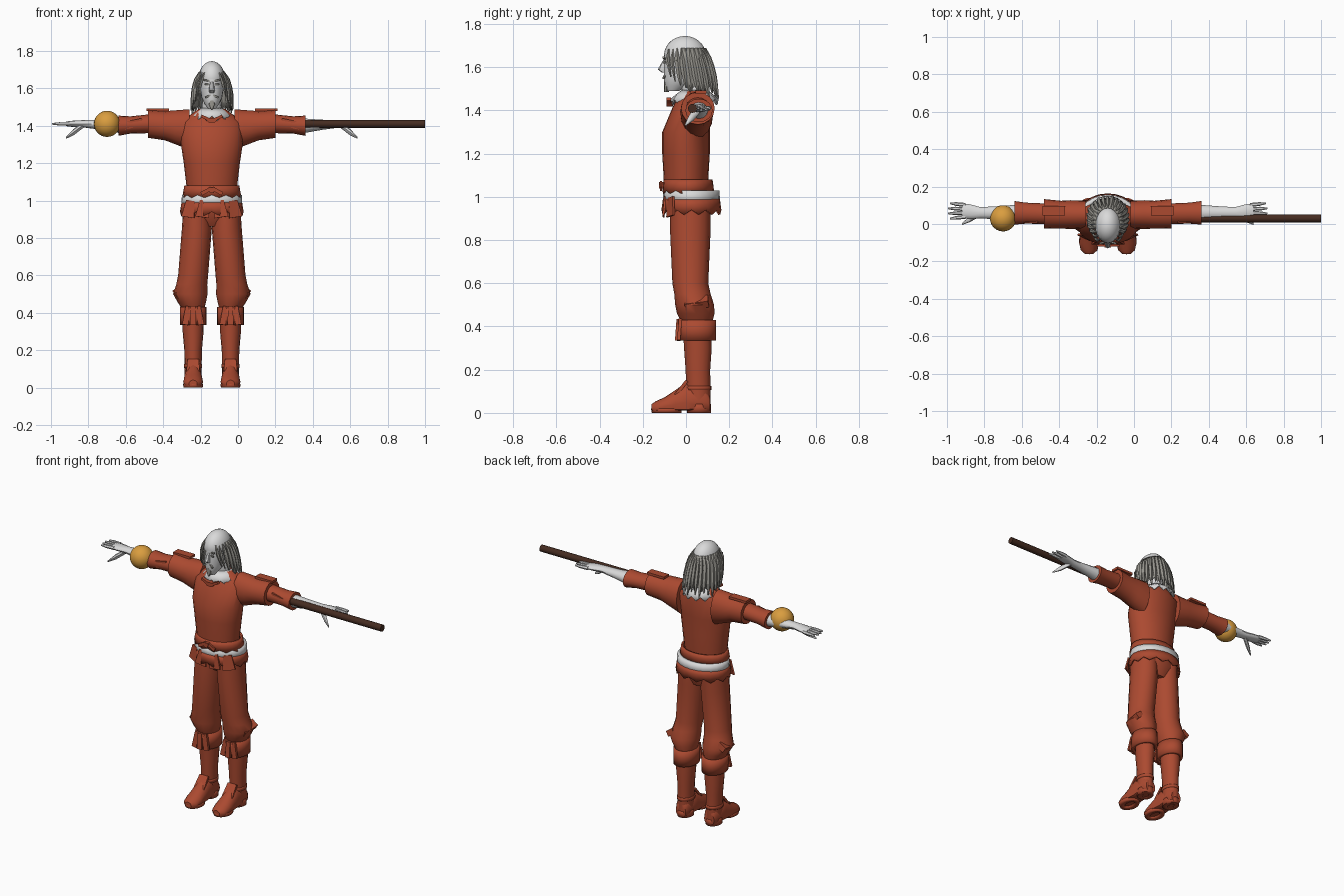
import bpy, bmesh, math
from mathutils import Matrix, Vector, Euler

if "Cube" in bpy.data.objects:
    bpy.data.objects.remove(bpy.data.objects["Cube"], do_unlink=True)

BODY_X = -0.14  # the body stands off centre; its parts use their own middle
parts = []


def material(name, red, green, blue):
    mat = bpy.data.materials.new(name)
    mat.use_nodes = True
    mat.diffuse_color = (red, green, blue, 1)
    shader = next(node for node in mat.node_tree.nodes if node.type == "BSDF_PRINCIPLED")
    shader.inputs["Base Color"].default_value = mat.diffuse_color
    return mat


RED = material("rust red cloth", 0.41, 0.068, 0.03)
WHITE = material("pale white", 0.7, 0.7, 0.7)
GREY = material("grey hair", 0.31, 0.3, 0.27)
GOLD = material("amber", 0.7, 0.34, 0.05)
WOOD = material("dark wood", 0.06, 0.025, 0.015)


def finish(name, bm, mat, mirror=False, thick=0, origin=BODY_X):
    bmesh.ops.recalc_face_normals(bm, faces=bm.faces[:])
    mesh = bpy.data.meshes.new(name)
    bm.to_mesh(mesh)
    bm.free()
    mesh.materials.append(mat)
    part = bpy.data.objects.new(name, mesh)
    bpy.context.collection.objects.link(part)
    part.location.x = origin
    if thick:
        part.modifiers.new("thickness", "SOLIDIFY").thickness = thick
    if mirror:
        part.modifiers.new("mirror", "MIRROR").use_mirror_merge = False
    parts.append(part)


def tube(name, mat, keys, axis="z", sides=16, sweep=None, jag=0, floor=0, capped=True, **options):
    """Skin ellipses (centre, radius, radius) square to an axis; jag notches the last edge."""
    bm = bmesh.new()
    along = "xyz".index(axis)
    across, other = [k for k in range(3) if k != along]
    first, last = sweep or (0, math.tau)
    columns = sides + 1 if sweep else sides
    rows = []
    for centre, wide, deep in keys:
        row = []
        for i in range(columns):
            angle = first + (last - first) * i / sides
            point = Vector(centre)
            point[across] += wide * math.cos(angle)
            point[other] += deep * math.sin(angle)
            point.z = max(point.z, floor)
            row.append(bm.verts.new(point))
        rows.append(row)
    for vert in rows[-1][1::2]:
        vert.co.z -= jag
    for upper, lower in zip(rows, rows[1:]):
        for i in range(sides):
            j = (i + 1) % columns
            bm.faces.new((upper[i], upper[j], lower[j], lower[i]))
    if capped:
        bm.faces.new(rows[0])
        bm.faces.new(rows[-1])
    finish(name, bm, mat, **options)


def band(name, mat, centre, top, bottom, width, depth, flare=1.0, thick=0.01, **options):
    """Open cloth ring that widens downward by flare."""
    keys = []
    for step in range(3):
        grow = 1 + (flare - 1) * step / 2
        keys.append(((*centre, top + (bottom - top) * step / 2), width * grow, depth * grow))
    tube(name, mat, keys, sides=24, capped=False, thick=thick, **options)


def block(name, mat, place, size, pitch=0, roll=0, yaw=0, taper=1.0, **options):
    """Box turned in degrees, its lower end scaled by taper."""
    bm = bmesh.new()
    bmesh.ops.create_cube(bm, size=1)
    for vert in bm.verts:
        if vert.co.z < 0:
            vert.co.x *= taper
    turn = Euler([math.radians(angle) for angle in (pitch, roll, yaw)]).to_matrix().to_4x4()
    bm.transform(Matrix.Translation(place) @ turn @ Matrix.Diagonal((*size, 1)))
    finish(name, bm, mat, **options)


def ball(name, mat, place, size, **options):
    bm = bmesh.new()
    bmesh.ops.create_uvsphere(bm, u_segments=24, v_segments=14, radius=1)
    bm.transform(Matrix.Translation(place) @ Matrix.Diagonal((*size, 1)))
    finish(name, bm, mat, **options)


# Joints of the left side, mirrored to the right
shoulder, armpit, elbow = Vector((.12, .05, 1.38)), Vector((.25, .05, 1.4)), Vector((.34, .055, 1.41))
cuff, wrist, knuckles = Vector((.5, .06, 1.4)), Vector((.68, .06, 1.41)), Vector((.78, .07, 1.41))
hip, thigh, shin = Vector((.08, .02, .97)), Vector((.08, .02, .85)), Vector((.1, .02, .6))
knee, calf, ankle = Vector((.115, .04, .5)), Vector((.1, .05, .42)), Vector((.1, .055, .2))
sole = Vector((.1, .06, 0))

# Tunic and sleeves
tube("tunic", RED, [((0, 0, 1.03), .13, .1), ((0, 0, 1.2), .15, .11), ((0, 0, 1.3), .165, .11),
                    ((0, .03, 1.42), .17, .09), ((0, .04, 1.49), .07, .06)], sides=24)
tube("upper_sleeve", RED, [(shoulder, .075, .108), (shoulder.lerp(armpit, .6), .077, .09), (armpit, .074, .078),
                           (elbow, .078, .075)], axis="x", mirror=True)
tube("lower_sleeve", RED, [(elbow, .055, .05), (elbow.lerp(cuff, .6), .056, .046), (cuff, .063, .054)],
     axis="x", mirror=True)
block("shoulder_tab", RED, (.29, .07, 1.485), (.12, .05, .015), mirror=True)
block("sleeve_flap", RED, (.42, .015, 1.41), (.1, .02, .04), roll=12, mirror=True)

# Forearm, hand, fingers and thumb
tube("forearm", WHITE, [(cuff, .042, .038), (cuff.lerp(wrist, .5), .035, .027), (wrist, .03, .02),
                        (wrist.lerp(knuckles, .6), .04, .017), (knuckles, .038, .012)],
     axis="x", sides=12, mirror=True)
for i in range(4):
    spread = i - 1.5
    base = knuckles + Vector((-.02, spread * .021, 0))
    tip = base + Vector((.1 - abs(spread) * .01, spread * .006, 0))
    tube(f"finger_{i + 1}", WHITE, [(base, .011, .012), (base.lerp(tip, .6), .01, .01), (tip, .004, .005)],
         axis="x", sides=6, mirror=True)
thumb_tip = Vector((.78, 0, 1.335))
tube("thumb", WHITE, [(wrist, .018, .016), (wrist.lerp(thumb_tip, .6), .015, .017), (thumb_tip, .005, .005)],
     axis="x", sides=8, mirror=True)

# Neckline
band("collar", WHITE, (0, .04), top=1.495, bottom=1.455, width=.06, depth=.06, flare=1.85, jag=.025, mirror=False)
block("collar_knot", RED, (0, -.075, 1.43), (.08, .03, .025), taper=.4)
block("collar_tie", RED, (.03, -.08, 1.44), (.06, .02, .015), roll=-25, mirror=True)

# Sash, white trim and jagged hem
band("sash", RED, (0, .01), top=1.08, bottom=1.03, width=.147, depth=.113, flare=1.06, jag=.015)
band("white_trim", WHITE, (0, .025), top=1.03, bottom=.975, width=.16, depth=.13, flare=1.02, thick=.03)
band("tunic_hem", RED, (0, .025), top=.99, bottom=.94, width=.162, depth=.132, flare=1.05, jag=.022)
block("sash_knot", RED, (0, -.115, 1.055), (.035, .02, .03), taper=.6)
block("sash_end", RED, (.03, -.115, 1.05), (.06, .01, .02), roll=28, mirror=True)
for i in range(2):
    block(f"hem_flap_{i + 1}", RED, (.045 + i * .075, i * .03 - .1, .955), (.05, .01, .09),
          pitch=-6, roll=-8, yaw=25 * i, taper=1.5, mirror=True)

# Breeches
tube("hips", RED, [((0, .02, 1), .145, .1), ((0, .02, .93), .152, .098), ((0, .03, .86), .1, .06)])
tube("breeches_leg", RED, [(hip, .072, .094), (thigh, .08, .094), (shin, .08, .083),
                           (shin.lerp(knee, .5), .083, .084), (knee, .092, .09),
                           (knee.lerp(calf, .5), .077, .087), (calf, .06, .072)], mirror=True)
block("knee_fold", RED, (.175, .05, .51), (.05, .11, .035), pitch=10, roll=35, mirror=True)

# Boots
band("boot_cuff", RED, calf.xy, top=.43, bottom=.335, width=.071, depth=.09, thick=.02, mirror=True)
for i in range(3):
    side = i - 1
    block(f"cuff_tab_{i + 1}", RED, calf + Vector((side * .035, abs(side) * .01 - .09, -.035)), (.026, .015, .1),
          pitch=-4, roll=side * -9, taper=1.25, mirror=True)
tube("boot_shaft", RED, [(calf, .055, .066), (ankle + Vector((0, 0, .1)), .056, .064), (ankle, .047, .057),
                         (sole, .044, .054)], mirror=True)
tube("boot_foot", RED, [((.1, .11, .04), .035, .045), ((.1, .09, .05), .045, .07), ((.1, 0, .05), .046, .09),
                        ((.1, -.05, .04), .05, .065), ((.1, -.1, .03), .053, .042), ((.1, -.14, .02), .045, .034),
                        ((.1, -.16, .02), .022, .02)], axis="y", floor=.012, mirror=True)
band("boot_heel", RED, sole.xy, top=.04, bottom=0, width=.046, depth=.055, thick=.03, mirror=True)
band("boot_toe_sole", RED, (.1, -.09), top=.02, bottom=0, width=.054, depth=.072, flare=.95, thick=.03, mirror=True)
block("instep_flap", RED, (.1, -.022, .115), (.06, .015, .085), pitch=-38, taper=1.2, mirror=True)
band("ankle_strap", RED, ankle.xy, top=.125, bottom=.105, width=.048, depth=.062, mirror=True)

# Head and neck
tube("neck", WHITE, [((0, .04, 1.43), .06, .055), ((0, .02, 1.58), .045, .05)])
ball("skull", WHITE, (0, -.005, 1.655), (.07, .097, .09))
tube("jaw", WHITE, [((0, -.06, 1.49), .02, .027), ((0, -.045, 1.515), .038, .053), ((0, -.025, 1.55), .055, .078),
                    ((0, -.01, 1.62), .067, .093), ((0, -.005, 1.66), .069, .096)], sides=20)
tube("nose", WHITE, [((0, -.096, 1.64), .009, .006), ((0, -.107, 1.59), .016, .024), ((0, -.1, 1.575), .012, .01)],
     sides=8)
for name, x, z, length, roll in (("eyebrow", .029, 1.642, .036, -12), ("eye", .028, 1.622, .022, 0),
                                 ("moustache", .019, 1.558, .036, 25)):
    block(name, GREY, (x, -.1, z), (length, .009, .008), roll=roll, yaw=-14, mirror=True)
goatee = Vector((0, -.09, 1.535))
tube("goatee", GREY, [(goatee - Vector((0, 0, drop)), wide, .012)
                      for drop, wide in ((0, .012), (.02, .02), (.05, .004))], sides=8)


# Long hair around a bald crown
def hair_ring(fall):
    """Centre and radii of the hair at a fall from brow (0) to shoulders (1)."""
    spread = math.sqrt(fall)
    return Vector((0, .035 * fall, 1.69 - .22 * fall)), .066 + .048 * spread, .09 + .025 * spread


tube("hair_shell", GREY, [hair_ring(step / 5) for step in range(5)], sides=20,
     sweep=(math.radians(-15), math.radians(195)), jag=.03, capped=False, thick=.006)
STRANDS = 19
for i in range(STRANDS):
    angle = math.radians(-28 + 236 * i / (STRANDS - 1))
    length = .95 + .06 * (i % 3) - (.16 if math.sin(angle) < 0 else 0)
    keys = []
    for step in range(6):
        centre, wide, deep = hair_ring(length * step / 5)
        centre += Vector((wide * math.cos(angle), deep * math.sin(angle), 0))
        thickness = .003 + .011 * math.sin(math.pi * step / 5)
        keys.append((centre, thickness, thickness))
    tube(f"hair_strand_{i + 1}", GREY, keys, sides=5)
for i in range(3):
    root = Vector((.04 + i * .01, .02 * i - .08, 1.685))
    end = root + Vector((.035, .01, -.13 - .02 * (i % 2)))
    middle = root.lerp(end, .4) + Vector((.004, -.01, 0))
    tube(f"temple_lock_{i + 1}", GREY, [(root, .004, .004), (middle, .01, .01), (end, .003, .003)],
         sides=5, mirror=True)

# Orb and rod by the hands
ball("orb", GOLD, (-.7, .03, 1.41), (.07, .07, .07), origin=0)
tube("rod", WOOD, [((end, .03, 1.41), .021, .021) for end in (.28, 1)], axis="x", sides=12, origin=0)

# Smooth shading with kept edges
bpy.ops.object.select_all(action="DESELECT")
for part in parts:
    part.select_set(True)
bpy.context.view_layer.objects.active = parts[0]
bpy.ops.object.shade_smooth_by_angle(angle=math.radians(40))
